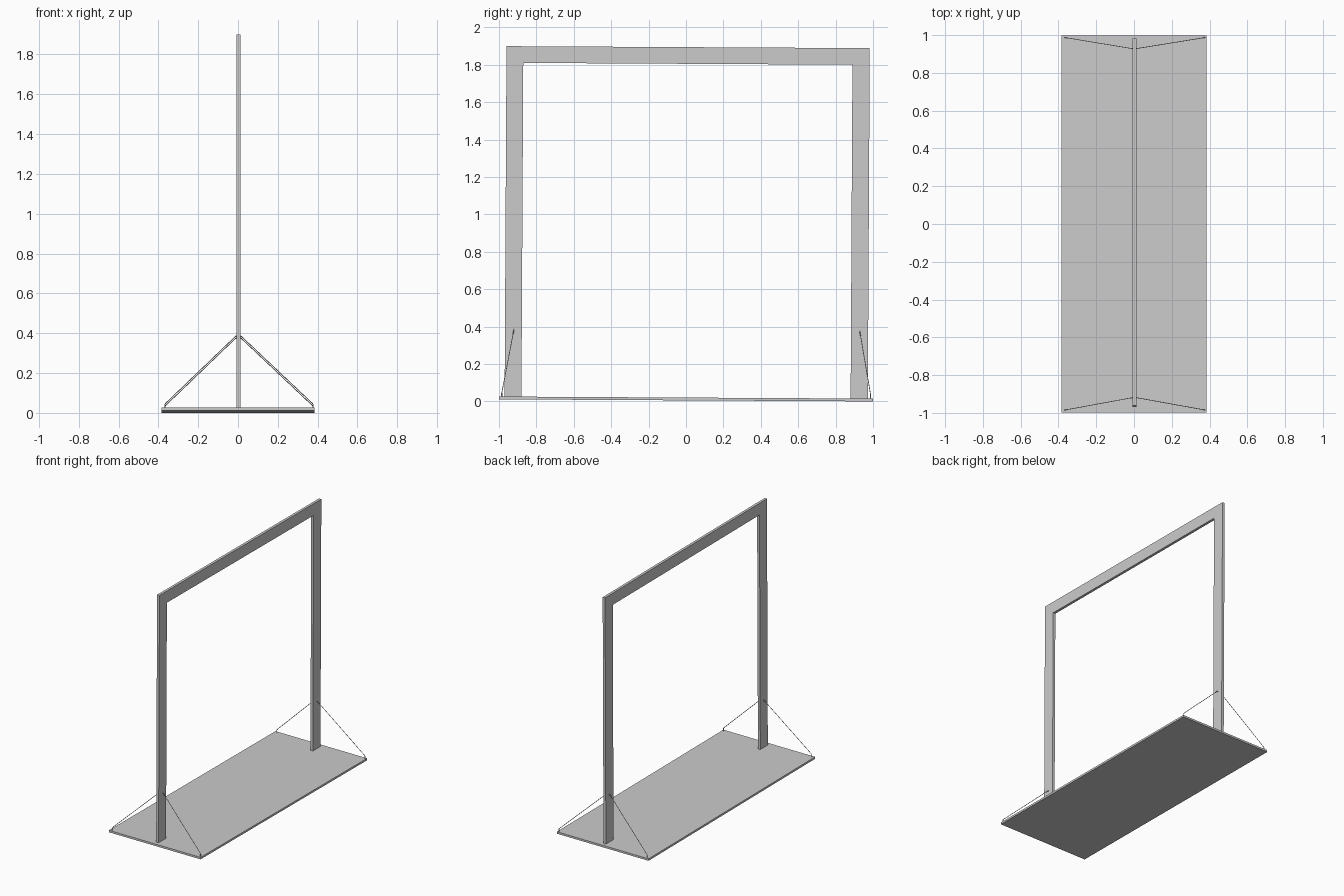
import bpy, bmesh
from mathutils import Matrix, Vector

cube = bpy.data.objects.get("Cube")
if cube:
    bpy.data.objects.remove(cube, do_unlink=True)

# The whole stand leans very slightly towards the back
LEAN = Matrix.Rotation(-0.0055, 4, 'X')

grey = bpy.data.materials.new("light_grey")
grey.use_nodes = True
colour = (0.6, 0.6, 0.6, 1)
grey.diffuse_color = colour
grey.node_tree.nodes["Principled BSDF"].inputs["Base Color"].default_value = colour


def finish(name, bm):
    bmesh.ops.recalc_face_normals(bm, faces=bm.faces)
    bm.transform(LEAN)
    mesh = bpy.data.meshes.new(name)
    bm.to_mesh(mesh)
    bm.free()
    mesh.materials.append(grey)
    obj = bpy.data.objects.new(name, mesh)
    bpy.context.collection.objects.link(obj)
    return obj


def add_box(bm, low, high):
    low, high = Vector(low), Vector(high)
    size = Matrix.Diagonal(high - low).to_4x4()
    bmesh.ops.create_cube(bm, size=1, matrix=Matrix.Translation((low + high) / 2) @ size)


def add_rod(bm, start, end, radius):
    start, end = Vector(start), Vector(end)
    way = end - start
    turn = way.to_track_quat('Z', 'Y').to_matrix().to_4x4()
    bmesh.ops.create_cone(bm, cap_ends=True, segments=6, radius1=radius, radius2=radius,
                          depth=way.length, matrix=Matrix.Translation((start + end) / 2) @ turn)


# Base board
base_top = 0.0205
bm = bmesh.new()
add_box(bm, (-0.385, -0.999, 0.0055), (0.385, 0.999, base_top))
finish("base_board", bm)

# Upright frame: one flat arch profile, extruded across x
profile = [(-0.97, base_top), (-0.97, 1.894), (0.972, 1.894), (0.972, base_top),
           (0.88, base_top), (0.88, 1.805), (-0.88, 1.805), (-0.88, base_top)]
bm = bmesh.new()
face = bm.faces.new([bm.verts.new((-0.008, y, z)) for y, z in profile])
side = bmesh.ops.extrude_face_region(bm, geom=[face])
moved = [v for v in side["geom"] if isinstance(v, bmesh.types.BMVert)]
bmesh.ops.translate(bm, verts=moved, vec=(0.02, 0, 0))
finish("upright_frame", bm)

# Guy wires, each with a small peg on the base and an eye on the post
for end, foot_y, post_y in (("front", -0.985, -0.922), ("back", 0.987, 0.927)):
    for hand, sign in (("right", -1), ("left", 1)):
        foot = Vector((0.005 + sign * 0.371, foot_y, 0.04))
        eye = Vector((0.002 + sign * 0.014, post_y, 0.38))
        bm = bmesh.new()
        add_rod(bm, foot, eye, 0.002)
        add_rod(bm, (foot.x, foot.y, base_top), foot, 0.003)
        add_rod(bm, (0.002, post_y, 0.38), eye, 0.004)
        finish(f"{end}_{hand}_guy_wire", bm)
